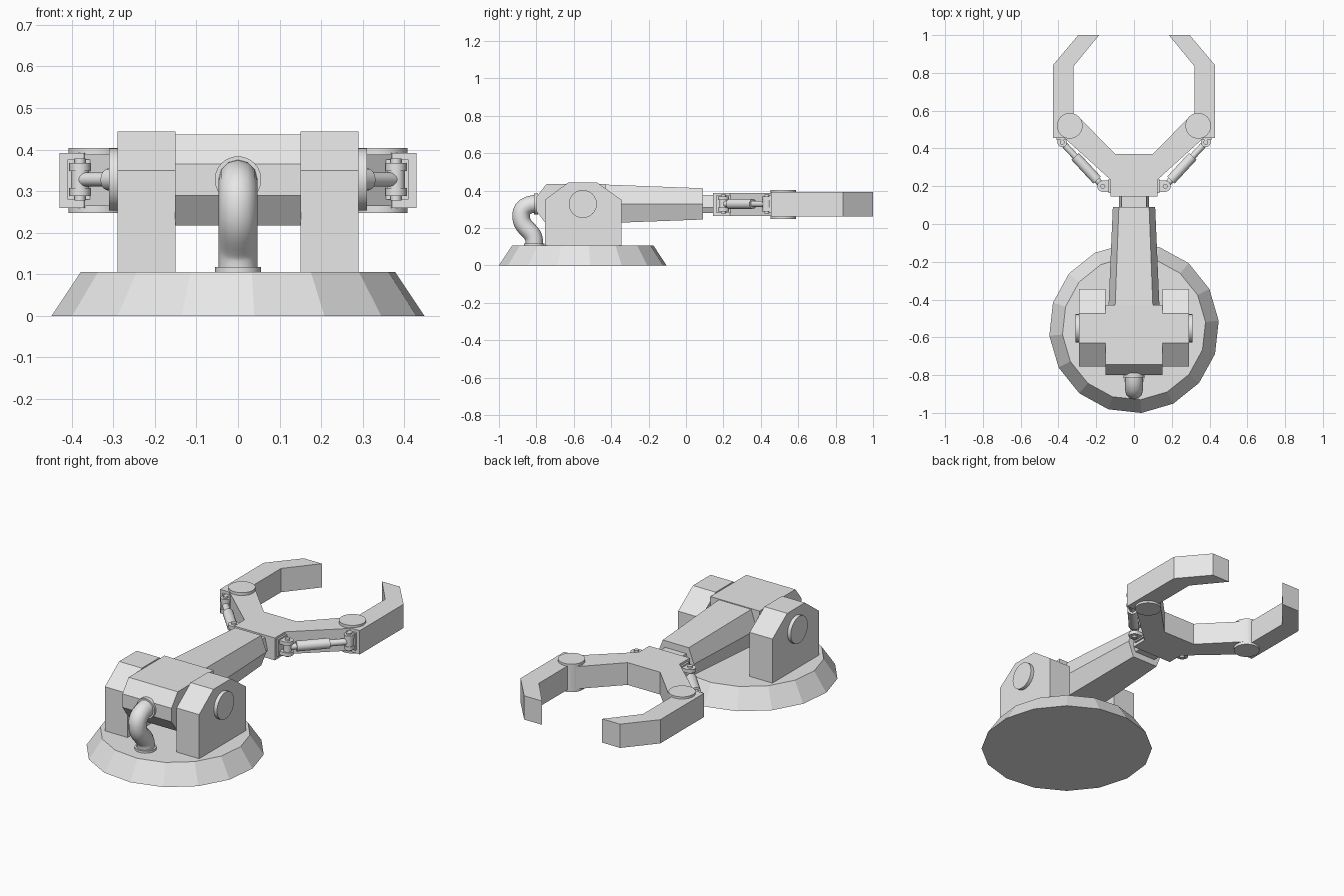
import bpy, bmesh, math
from mathutils import Vector

cube = bpy.data.objects.get("Cube")
if cube:
    bpy.data.objects.remove(cube, do_unlink=True)

grey = bpy.data.materials.new("light_grey")
grey.use_nodes = True
grey.diffuse_color = (0.8, 0.8, 0.8, 1)
grey.node_tree.nodes["Principled BSDF"].inputs["Base Color"].default_value = (0.8, 0.8, 0.8, 1)

AXIS_Z = 0.328   # height of the arm's centre line
BASE_Y = -0.552  # centre of the turntable and shoulder


def finish(name, bm, smooth=False):
    bmesh.ops.recalc_face_normals(bm, faces=bm.faces)
    mesh = bpy.data.meshes.new(name)
    bm.to_mesh(mesh)
    bm.free()
    mesh.materials.append(grey)
    obj = bpy.data.objects.new(name, mesh)
    bpy.context.collection.objects.link(obj)
    if smooth:
        bpy.ops.object.select_all(action='DESELECT')
        obj.select_set(True)
        bpy.context.view_layer.objects.active = obj
        bpy.ops.object.shade_smooth_by_angle(angle=math.radians(35))
    return obj


def loft(name, rings):
    """Closed solid through rings of equal point count."""
    bm = bmesh.new()
    loops = [[bm.verts.new(p) for p in ring] for ring in rings]
    n = len(loops[0])
    for a, b in zip(loops, loops[1:]):
        for i in range(n):
            j = (i + 1) % n
            bm.faces.new((a[i], a[j], b[j], b[i]))
    bm.faces.new(loops[0])
    bm.faces.new(loops[-1])
    return finish(name, bm)


def prism_x(name, pts, lo, hi):
    return loft(name, [[(x, y, z) for y, z in pts] for x in (lo, hi)])


def prism_z(name, pts, lo, hi):
    return loft(name, [[(x, y, z) for x, y in pts] for z in (lo, hi)])


def rod(name, a, b, r, r2=None, sides=24, smooth=True, turn=0):
    """Cylinder or cone between two points."""
    a, b = Vector(a), Vector(b)
    bm = bmesh.new()
    bmesh.ops.create_cone(bm, cap_ends=True, segments=sides, radius1=r,
                          radius2=r if r2 is None else r2, depth=(b - a).length)
    quat = (b - a).to_track_quat('Z', 'Y')
    for v in bm.verts:
        c, s = math.cos(turn), math.sin(turn)
        x, y, z = v.co
        v.co = quat @ Vector((x * c - y * s, x * s + y * c, z)) + (a + b) / 2
    return finish(name, bm, smooth)


# Turntable base
rod("base", (0, BASE_Y, 0), (0, BASE_Y, 0.105), 0.45, 0.38, 16, False, math.radians(5))

# Shoulder cheeks and axle
cheek = [(-0.755, 0.10), (-0.755, 0.35), (-0.63, 0.443),
         (-0.475, 0.443), (-0.345, 0.35), (-0.345, 0.10)]
for side, s in (("left", 1), ("right", -1)):
    prism_x(side + "_cheek", cheek, s * 0.15, s * 0.29)
rod("shoulder_axle", (-0.31, BASE_Y, AXIS_Z), (0.31, BASE_Y, AXIS_Z), 0.075)

# Shoulder block between the cheeks
block = [(-0.80, 0.29), (-0.80, 0.365), (-0.745, 0.436),
         (-0.43, 0.436), (-0.43, 0.217), (-0.745, 0.217)]
prism_x("shoulder_block", block, -0.151, 0.151)


# Tapered six-sided forearm
def hexagon(y, flat, wide, low, high):
    mid = (low + high) / 2
    return [(-flat, y, high), (flat, y, high), (wide, y, mid),
            (flat, y, low), (-flat, y, low), (-wide, y, mid)]


loft("forearm", [hexagon(-0.44, 0.10, 0.135, 0.225, 0.432),
                 hexagon(0.09, 0.08, 0.112, 0.245, 0.412)])

# Wrist
wrist = [(-0.08, 0.31), (-0.065, 0.375), (0.065, 0.375), (0.08, 0.31),
         (0.065, 0.28), (-0.065, 0.28)]
loft("wrist", [[(x, y, z) for x, z in wrist] for y in (0.08, 0.155)])

# Forked palm
half = [(0.125, 0.145), (0.125, 0.235), (0.39, 0.475), (0.30, 0.575), (0.10, 0.37)]
prism_z("palm", half + [(-x, y) for x, y in reversed(half)], 0.264, 0.388)

# Fingers, knuckles and actuators
finger = [(0.43, 0.455), (0.43, 0.84), (0.295, 1.0), (0.185, 1.0),
          (0.32, 0.835), (0.32, 0.53), (0.37, 0.455)]
for side, s in (("left", 1), ("right", -1)):
    def box(name, x0, x1, y0, y1, z0, z1):
        prism_z(side + name, [(s * x0, y0), (s * x1, y0), (s * x1, y1), (s * x0, y1)], z0, z1)

    prism_z(side + "_finger", [(s * x, y) for x, y in finger], 0.26, 0.392)
    rod(side + "_knuckle", (s * 0.34, 0.52, 0.248), (s * 0.34, 0.52, 0.404), 0.068, sides=32)

    # Mounting lugs with hinge pins
    inner = Vector((s * 0.165, 0.20, AXIS_Z))
    outer = Vector((s * 0.38, 0.432, AXIS_Z))
    box("_palm_mount", 0.12, 0.135, 0.163, 0.237, 0.28, 0.376)
    box("_finger_mount", 0.35, 0.41, 0.444, 0.46, 0.28, 0.376)
    for level, z in (("lower", 0.288), ("upper", 0.348)):
        box("_palm_lug_" + level, 0.13, 0.165, 0.17, 0.23, z, z + 0.02)
        box("_finger_lug_" + level, 0.355, 0.405, 0.432, 0.448, z, z + 0.02)
        for end, p, r in (("palm", inner, 0.03), ("finger", outer, 0.025)):
            rod(f"{side}_{end}_lug_end_{level}", (p.x, p.y, z), (p.x, p.y, z + 0.02), r)
    for end, p in (("palm", inner), ("finger", outer)):
        rod(f"{side}_{end}_pin", (p.x, p.y, 0.278), (p.x, p.y, 0.378), 0.013, sides=12)
        rod(f"{side}_{end}_eye", (p.x, p.y, 0.308), (p.x, p.y, 0.348), 0.022, sides=16)

    # Piston
    rod(side + "_piston_rod", inner, outer, 0.017, sides=16)
    rod(side + "_piston_barrel", inner.lerp(outer, 0.14), inner.lerp(outer, 0.68), 0.027, sides=16)

# Hose from the base to the back of the shoulder
curve = bpy.data.curves.new("hose", 'CURVE')
curve.dimensions = '3D'
curve.bevel_depth = 0.047
curve.bevel_resolution = 4
curve.resolution_u = 6
spline = curve.splines.new('BEZIER')
knots = [(-0.81, 0.10, 0, 0.05), (-0.845, 0.19, -0.03, 0.03),
         (-0.882, 0.27, 0, 0.035), (-0.79, 0.33, 0.06, 0)]
spline.bezier_points.add(len(knots) - 1)
for bp, (y, z, dy, dz) in zip(spline.bezier_points, knots):
    bp.handle_left_type = bp.handle_right_type = 'FREE'
    bp.co = (0, y, z)
    bp.handle_left = (0, y - dy, z - dz)
    bp.handle_right = (0, y + dy, z + dz)
curve.materials.append(grey)
hose = bpy.data.objects.new("hose", curve)
bpy.context.collection.objects.link(hose)

# Hose collars
rod("hose_base_collar", (0, -0.812, 0.10), (0, -0.812, 0.117), 0.055)
rod("hose_shoulder_collar", (0, -0.812, AXIS_Z), (0, -0.79, AXIS_Z), 0.056)
